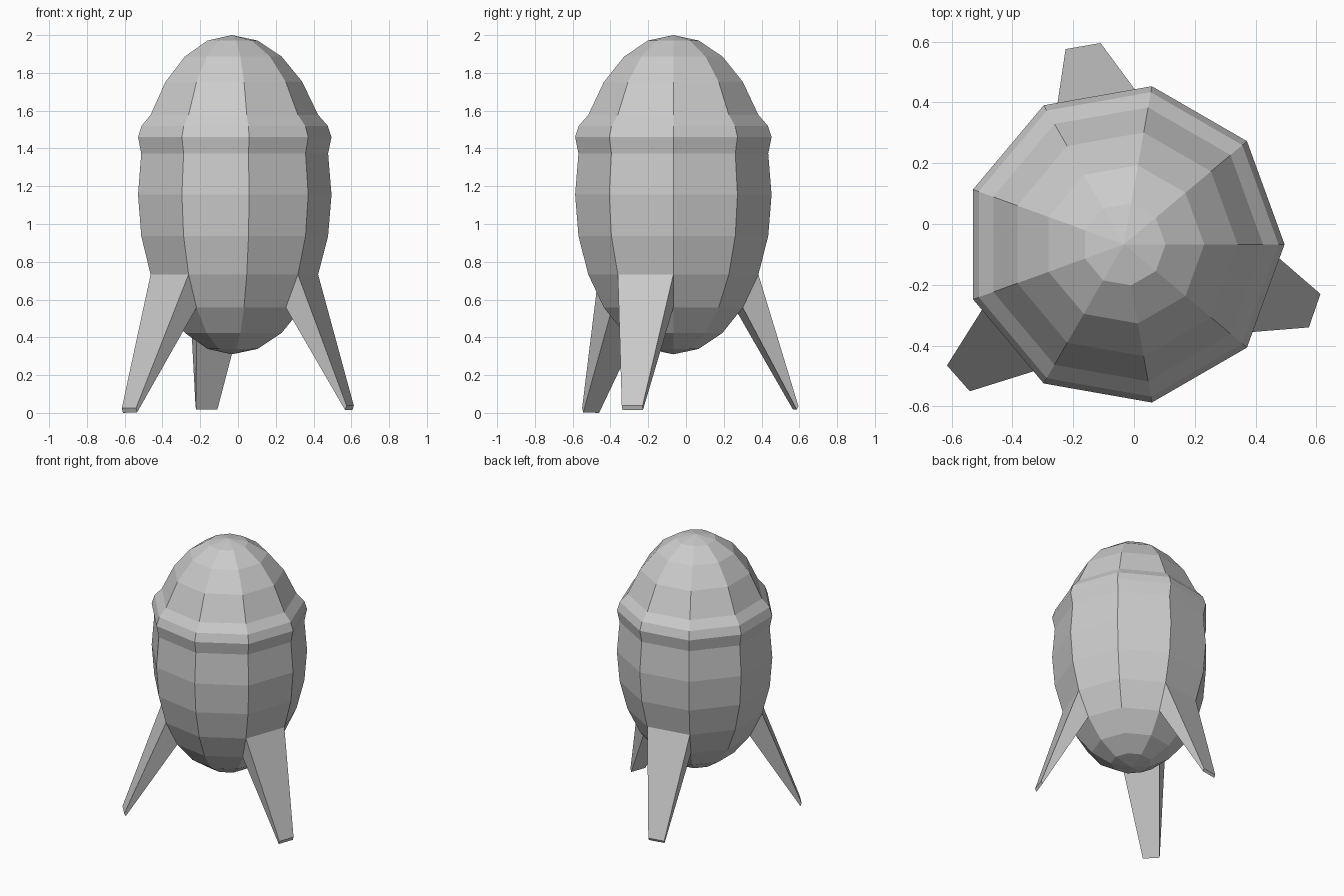
import bpy
from math import sin, cos, radians

if "Cube" in bpy.data.objects:
    bpy.data.objects.remove(bpy.data.objects["Cube"])

SIDES, CX, CY = 9, -0.033, -0.067
RADIUS, HALF, MID = 0.528, 0.845, 1.155


def make(name, verts, faces):
    mesh = bpy.data.meshes.new(name)
    mesh.from_pydata(verts, [], faces)
    mesh.update()
    obj = bpy.data.objects.new(name, mesh)
    bpy.context.collection.objects.link(obj)
    return obj


def point(r, z, side):
    a = radians(360 / SIDES * side)
    return (CX + r * cos(a), CY + r * sin(a), z)


def latitude(deg):
    return (RADIUS * cos(radians(deg)), MID + HALF * sin(radians(deg)))


# Egg profile from bottom to top, with a raised collar near the nose
profile = [latitude(d) for d in range(-75, 16, 15)]
profile += [(0.528, 1.46), (0.508, 1.52)]
profile += [latitude(d) for d in range(30, 76, 15)]

# Legs: first body side, then tip corners (outer a, outer b, inner b, inner a)
legs = {
    "left_leg": (5, [(-.615, -.465, .025), (-.54, -.55, .025),
                     (-.534, -.544, .003), (-.609, -.460, 0)]),
    "right_leg": (8, [(.575, -.34, .038), (.613, -.23, .038),
                      (.606, -.228, .015), (.567, -.336, .015)]),
    "back_leg": (2, [(-.11, .595, .036), (-.225, .575, .036),
                     (-.222, .566, .018), (-.109, .586, .018)]),
}
LEG_ROW = 2
leg_sides = {side for side, tip in legs.values()}

# Nine-sided body, open where the legs grow out of it
verts = [point(r, z, s) for r, z in profile for s in range(SIDES)]
verts += [(CX, CY, MID - HALF), (CX, CY, MID + HALF)]
bottom, top, last = len(verts) - 2, len(verts) - 1, (len(profile) - 1) * SIDES
faces = []
for s in range(SIDES):
    n = (s + 1) % SIDES
    for row in range(len(profile) - 1):
        if row == LEG_ROW and s in leg_sides:
            continue
        k = row * SIDES
        faces.append((k + s, k + n, k + SIDES + n, k + SIDES + s))
    faces.append((bottom, n, s))
    faces.append((top, last + s, last + n))
make("body", verts, faces)

# Tapered legs drawn out from single body panels
for name, (side, tip) in legs.items():
    low, high = profile[LEG_ROW], profile[LEG_ROW + 1]
    base = [point(*high, side), point(*high, side + 1),
            point(*low, side + 1), point(*low, side)]
    sides = [(i, 4 + i, 4 + (i + 1) % 4, (i + 1) % 4) for i in range(4)]
    make(name, base + tip, sides + [(7, 6, 5, 4)])
